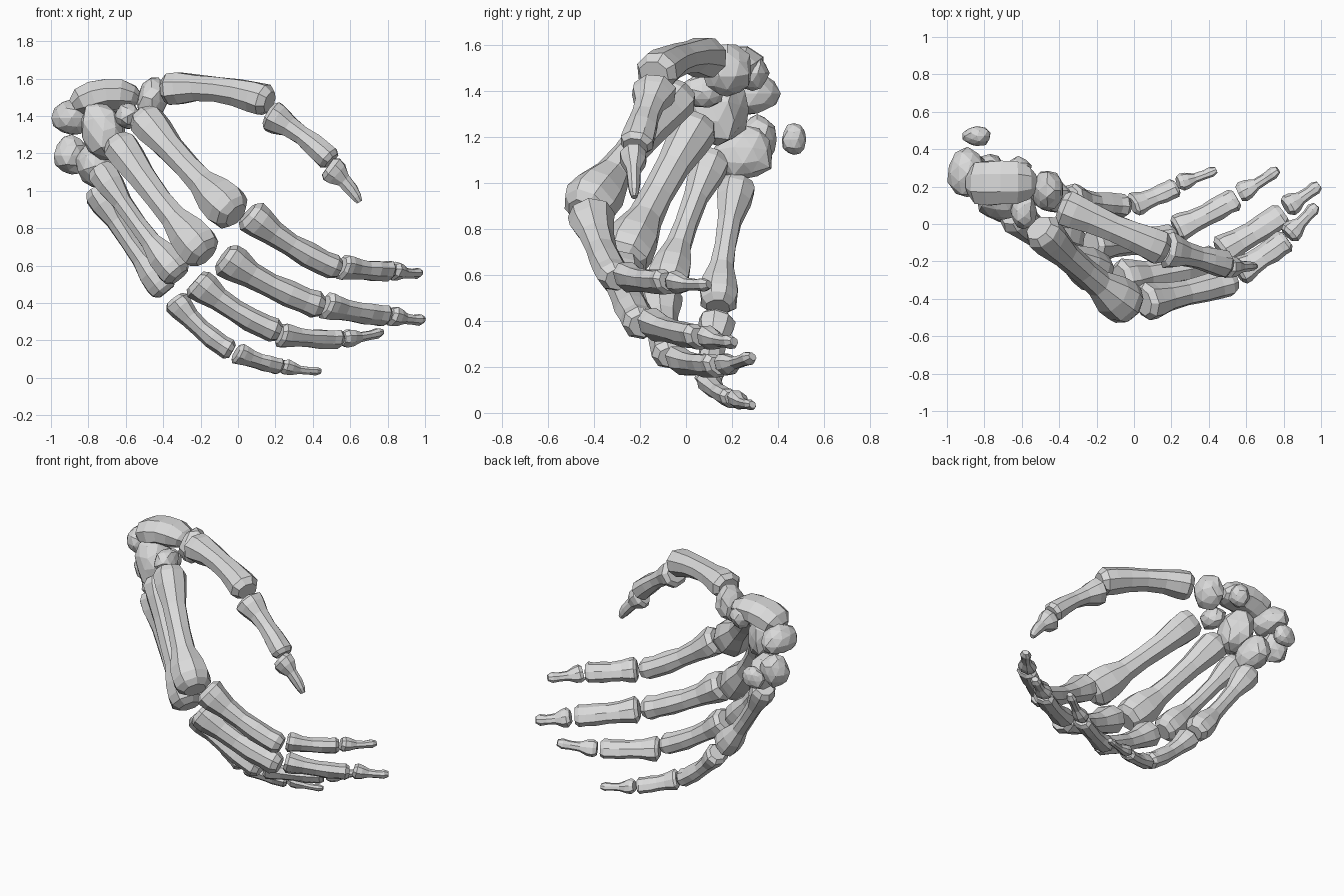
import bpy, bmesh, math, random
from mathutils import Vector, Euler

random.seed(4)
if "Cube" in bpy.data.objects:
    bpy.data.objects.remove(bpy.data.objects["Cube"])

bone_grey = bpy.data.materials.new("bone_grey")
bone_grey.use_nodes = True
GREY = (0.7, 0.7, 0.7, 1)
bone_grey.diffuse_color = GREY
bone_grey.node_tree.nodes["Principled BSDF"].inputs["Base Color"].default_value = GREY

# Ring stations along a bone: position, and blend of base / shaft / head radius
LONG = [(0, "b", .72), (.05, "b", 1), (.14, "b", .95), (.3, "s", 1.1), (.5, "s", 1),
        (.68, "s", 1.1), (.84, "h", .95), (.94, "h", 1), (1, "h", .7)]
PALM = [(0, "b", .75), (.05, "b", 1), (.14, "b", .95), (.3, "s", 1.08), (.5, "s", 1),
        (.66, "s", 1.1), (.8, "h", .93), (.9, "h", 1), (.96, "h", .92), (1, "h", .6)]
TIP = [(0, "b", .75), (.1, "b", 1), (.25, "b", .9), (.45, "s", 1.1), (.7, "s", 1),
       (.88, "h", 1), (1, "h", .6)]
BEAN = [(0, "b", .5), (.12, "b", .9), (.3, "s", 1), (.5, "s", 1), (.72, "s", .95),
        (.9, "h", .9), (1, "h", .5)]


def finish(name, bm):
    bmesh.ops.recalc_face_normals(bm, faces=bm.faces)
    mesh = bpy.data.meshes.new(name)
    bm.to_mesh(mesh)
    bm.free()
    mesh.materials.append(bone_grey)
    obj = bpy.data.objects.new(name, mesh)
    bpy.context.collection.objects.link(obj)


def bone(name, start, end, radii, bow, stations=LONG, wide=1.0, sides=8):
    """Faceted tube swept along a bowed path with flared ends."""
    a, c, bow = Vector(start), Vector(end), Vector(bow)
    size = dict(zip("bsh", radii))
    axis = (c - a).normalized()
    side = axis.cross(bow).normalized()
    bm = bmesh.new()
    rings = []
    for t, part, k in stations:
        centre = a.lerp(c, t) + bow * 4 * t * (1 - t)
        tangent = (c - a + bow * 4 * (1 - 2 * t)).normalized()
        up = side.cross(tangent)
        ring = []
        for i in range(sides):
            ang = math.tau * (i + .5) / sides
            r = size[part] * k * random.uniform(.97, 1.07)
            ring.append(bm.verts.new(centre + side * math.cos(ang) * r * wide
                                     + up * math.sin(ang) * r))
        rings.append(ring)
    for lo, hi in zip(rings, rings[1:]):
        for i in range(sides):
            j = (i + 1) % sides
            bm.faces.new((lo[i], lo[j], hi[j], hi[i]))
    bm.faces.new(rings[0][::-1])
    bm.faces.new(rings[-1])
    finish(name, bm)


def pebble(name, centre, size, turn=(0, 0, 0)):
    """Small irregular faceted wrist bone."""
    bm = bmesh.new()
    bmesh.ops.create_icosphere(bm, subdivisions=2, radius=1)
    rot = Euler(turn).to_matrix()
    for v in bm.verts:
        p = v.co * random.uniform(.94, 1.16)
        v.co = rot @ Vector(p[i] * size[i] for i in range(3)) + Vector(centre)
    bmesh.ops.dissolve_limit(bm, angle_limit=.25, verts=bm.verts, edges=bm.edges)
    finish(name, bm)


# Thumb
bone("thumb_metacarpal", (-.39, .1, 1.54), (.17, -.14, 1.475), (.092, .068, .088),
     (0, 0, .035), wide=1.1)
bone("thumb_proximal", (.165, -.135, 1.41), (.5, -.22, 1.16), (.086, .054, .068),
     (.01, 0, .01), wide=1.15)
bone("thumb_distal", (.48, -.23, 1.13), (.65, -.225, .94), (.074, .036, .028),
     (.01, 0, .01), TIP, wide=.8)

# Metacarpals of the palm
DORSAL = (-.01, -.015, -.01)
bone("index_metacarpal", (-.51, -.02, 1.4), (-.01, -.45, .87), (.1, .07, .12), DORSAL, PALM)
bone("middle_metacarpal", (-.65, .06, 1.27), (-.17, -.28, .65), (.095, .068, .116), DORSAL,
     PALM)
bone("ring_metacarpal", (-.74, .12, 1.12), (-.31, -.09, .54), (.082, .05, .092), DORSAL, PALM)
bone("little_metacarpal", (-.76, .23, 1.01), (-.38, .14, .46), (.08, .047, .084), DORSAL,
     PALM, wide=1.05)

# Finger joints: knuckle ends for the three phalanges of each finger, with a thickness
fingers = {
    "index": (1.0, [((.05, -.42, .88), (.54, -.3, .58)),
                    ((.55, -.26, .595), (.82, -.08, .57)),
                    ((.82, -.06, .575), (.975, .1, .56))]),
    "middle": (1.05, [((-.08, -.3, .65), (.45, -.19, .38)),
                      ((.46, -.15, .39), (.8, .06, .33)),
                      ((.81, .09, .335), (.99, .21, .31))]),
    "ring": (.95, [((-.23, -.11, .52), (.22, -.07, .24)),
                   ((.22, -.03, .23), (.55, .14, .205)),
                   ((.56, .16, .21), (.77, .29, .245))]),
    "little": (.8, [((-.34, .14, .42), (-.03, .1, .14)),
                    ((-.01, .1, .135), (.23, .2, .06)),
                    ((.235, .22, .065), (.44, .29, .035))]),
}
kinds = [("proximal", (.09, .06, .068), (-.012, -.008, -.02), LONG, 1.15),
         ("middle_phalanx", (.062, .045, .05), (0, -.006, -.008), LONG, 1.4),
         ("distal", (.048, .024, .028), (0, -.006, -.008), TIP, 1.3)]
for finger, (k, spans) in fingers.items():
    for (kind, radii, bow, stations, wide), (start, end) in zip(kinds, spans):
        bone(f"{finger}_{kind}", start, end, [r * k for r in radii], bow, stations, wide)

# Wrist bones
bone("scaphoid", (-.88, .22, 1.45), (-.53, .22, 1.49), (.09, .088, .07), (0, 0, .045),
     BEAN, wide=1.4)
pebble("scaphoid_knob", (-.62, .29, 1.48), (.07, .065, .07))
pebble("trapezium", (-.46, .18, 1.49), (.078, .105, .11), (0, .3, 0))
pebble("trapezoid", (-.59, .07, 1.4), (.065, .09, .065), (0, .5, 0))
pebble("capitate", (-.72, .14, 1.32), (.11, .125, .155), (0, -.3, 0))
pebble("lunate", (-.89, .27, 1.39), (.1, .125, .09))
pebble("triquetrum", (-.89, .31, 1.19), (.088, .085, .1))
pebble("hamate", (-.77, .25, 1.13), (.085, .125, .12), (0, -.3, 0))
pebble("pisiform", (-.84, .47, 1.19), (.073, .053, .07))
